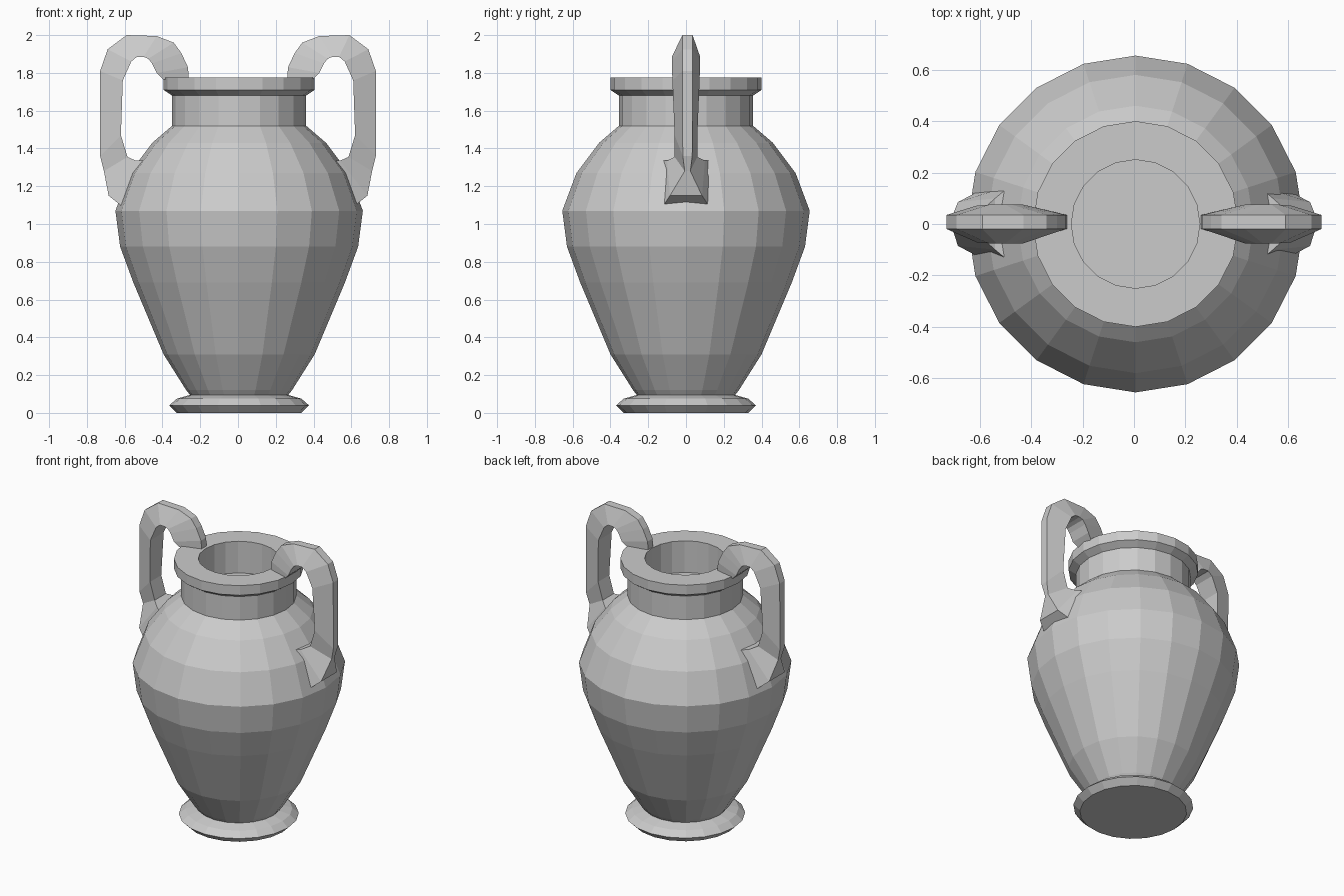
import bpy, bmesh, math

def finish(bm, name):
    bmesh.ops.recalc_face_normals(bm, faces=bm.faces)
    me = bpy.data.meshes.new(name)
    bm.to_mesh(me)
    bm.free()
    ob = bpy.data.objects.new(name, me)
    bpy.context.collection.objects.link(ob)
    return ob

def loft(name, rings):
    """Bridge a list of closed point loops and cap both ends."""
    bm = bmesh.new()
    loops = [[bm.verts.new(p) for p in ring] for ring in rings]
    n = len(loops[0])
    for a, b in zip(loops, loops[1:]):
        for i in range(n):
            j = (i + 1) % n
            bm.faces.new((a[i], a[j], b[j], b[i]))
    bm.faces.new(loops[0])
    bm.faces.new(loops[-1])
    return finish(bm, name)

# Vase: foot, belly, neck, rim and mouth from one 20-sided profile (radius, z)
SIDES = 20
profile = [(0.33, 0), (0.37, 0.04), (0.33, 0.075), (0.26, 0.095), (0.28, 0.12),
           (0.40, 0.31), (0.56, 0.69), (0.63, 0.88), (0.655, 1.07),
           (0.58, 1.27), (0.46, 1.43), (0.355, 1.52), (0.355, 1.68),
           (0.40, 1.71), (0.40, 1.775), (0.25, 1.775), (0.25, 1.56)]
angles = [2 * math.pi * i / SIDES for i in range(SIDES)]
loft("vase_body", [[(0.006 + r * math.cos(a), r * math.sin(a), z) for a in angles]
                   for r, z in profile])

# Handle sections: outer (x, z, half width), inner (x, z, half width)
sections = [
    ((0.26, 1.765, 0.027), (0.395, 1.765, 0.06)),
    ((0.265, 1.83, 0.027), (0.43, 1.80, 0.075)),
    ((0.30, 1.905, 0.027), (0.455, 1.85, 0.075)),
    ((0.34, 1.96, 0.027), (0.475, 1.875, 0.075)),
    ((0.43, 1.995, 0.027), (0.50, 1.885, 0.075)),
    ((0.59, 2.0, 0.027), (0.535, 1.885, 0.075)),
    ((0.69, 1.925, 0.027), (0.565, 1.86, 0.075)),
    ((0.73, 1.81, 0.027), (0.61, 1.76, 0.072)),
    ((0.73, 1.36, 0.025), (0.62, 1.47, 0.06)),
    ((0.71, 1.28, 0.015), (0.585, 1.355, 0.06)),
    ((0.685, 1.15, 0.085), (0.54, 1.335, 0.10)),
    ((0.61, 1.09, 0.125), (0.48, 1.335, 0.15)),
]

# Pair of handles, each with a flared foot on the shoulder
for side, name in ((-1, "left_handle"), (1, "right_handle")):
    rings = []
    for (xo, zo, wo), (xi, zi, wi) in sections:
        c = 0.008 if wo < 0.03 else 0
        rings.append([(side * xo, c - wo, zo), (side * xo, c + wo, zo),
                      (side * xi, wi, zi), (side * xi, -wi, zi)])
    loft(name, rings)
